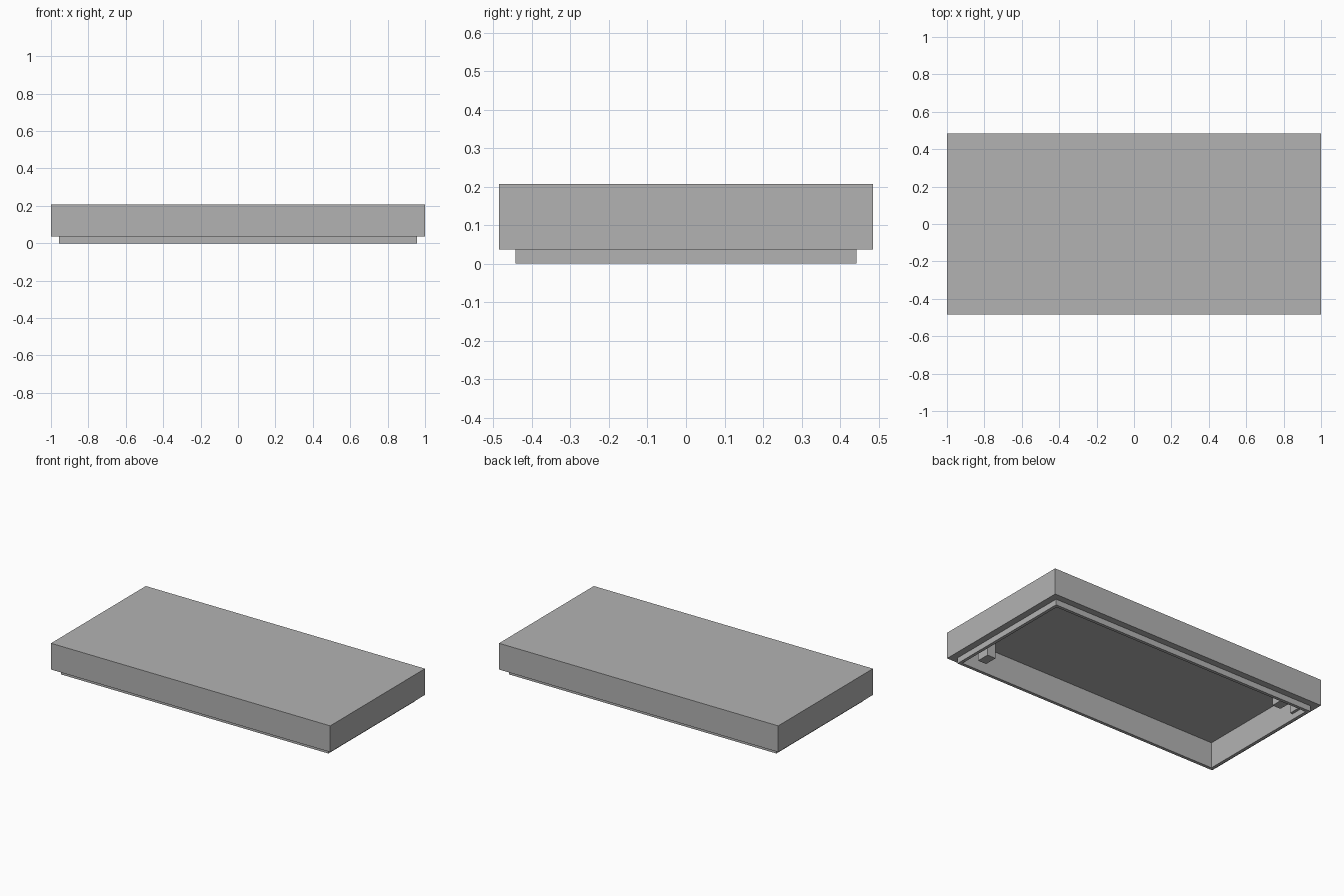
import bpy
import bmesh
from mathutils import Matrix, Vector

cube = bpy.data.objects.get("Cube")
if cube:
    bpy.data.objects.remove(cube, do_unlink=True)

# One plain grey plastic
grey = bpy.data.materials.new("plain_grey")
grey.use_nodes = True
colour = (0.45, 0.45, 0.45, 1)
grey.diffuse_color = colour
grey.node_tree.nodes["Principled BSDF"].inputs["Base Color"].default_value = colour


def finish(name, bm):
    bmesh.ops.recalc_face_normals(bm, faces=bm.faces)
    mesh = bpy.data.meshes.new(name)
    bm.to_mesh(mesh)
    bm.free()
    mesh.materials.append(grey)
    obj = bpy.data.objects.new(name, mesh)
    bpy.context.collection.objects.link(obj)
    return obj


def box(name, low, high):
    low, high = Vector(low), Vector(high)
    bm = bmesh.new()
    place = Matrix.Translation((low + high) / 2) @ Matrix.Diagonal((*(high - low), 1))
    bmesh.ops.create_cube(bm, size=1, matrix=place)
    return finish(name, bm)


# Main dimensions
half_x, half_y, top = 1.0, 0.485, 0.207
rim, step, wall, ceiling = 0.037, 0.043, 0.02, 0.166

# Hollow lid: rectangles from the top, round the stepped lip, up to the ceiling
sections = [(0, top), (0, rim), (step, rim), (step, 0),
            (step + wall, 0), (step + wall, ceiling)]
bm = bmesh.new()
loops = []
for inset, z in sections:
    x, y = half_x - inset, half_y - inset
    loops.append([bm.verts.new((sx * x, sy * y, z))
                  for sx, sy in ((-1, -1), (1, -1), (1, 1), (-1, 1))])
for a, b in zip(loops, loops[1:]):
    for i in range(4):
        j = (i + 1) % 4
        bm.faces.new((a[i], a[j], b[j], b[i]))
bm.faces.new(loops[0])
bm.faces.new(loops[-1])
finish("lid_shell", bm)

# Bracket cheeks under the ceiling in two diagonally opposite corners
for side, sign in (("left", 1), ("right", -1)):
    for part, x0, x1 in (("post", 0.786, 0.846), ("wall_cheek", 0.92, 0.94)):
        xs = sorted((sign * x0, sign * x1))
        ys = sorted((sign * -0.39, sign * -0.305))
        box(f"{side}_bracket_{part}", (xs[0], ys[0], rim), (xs[1], ys[1], ceiling + 0.01))
